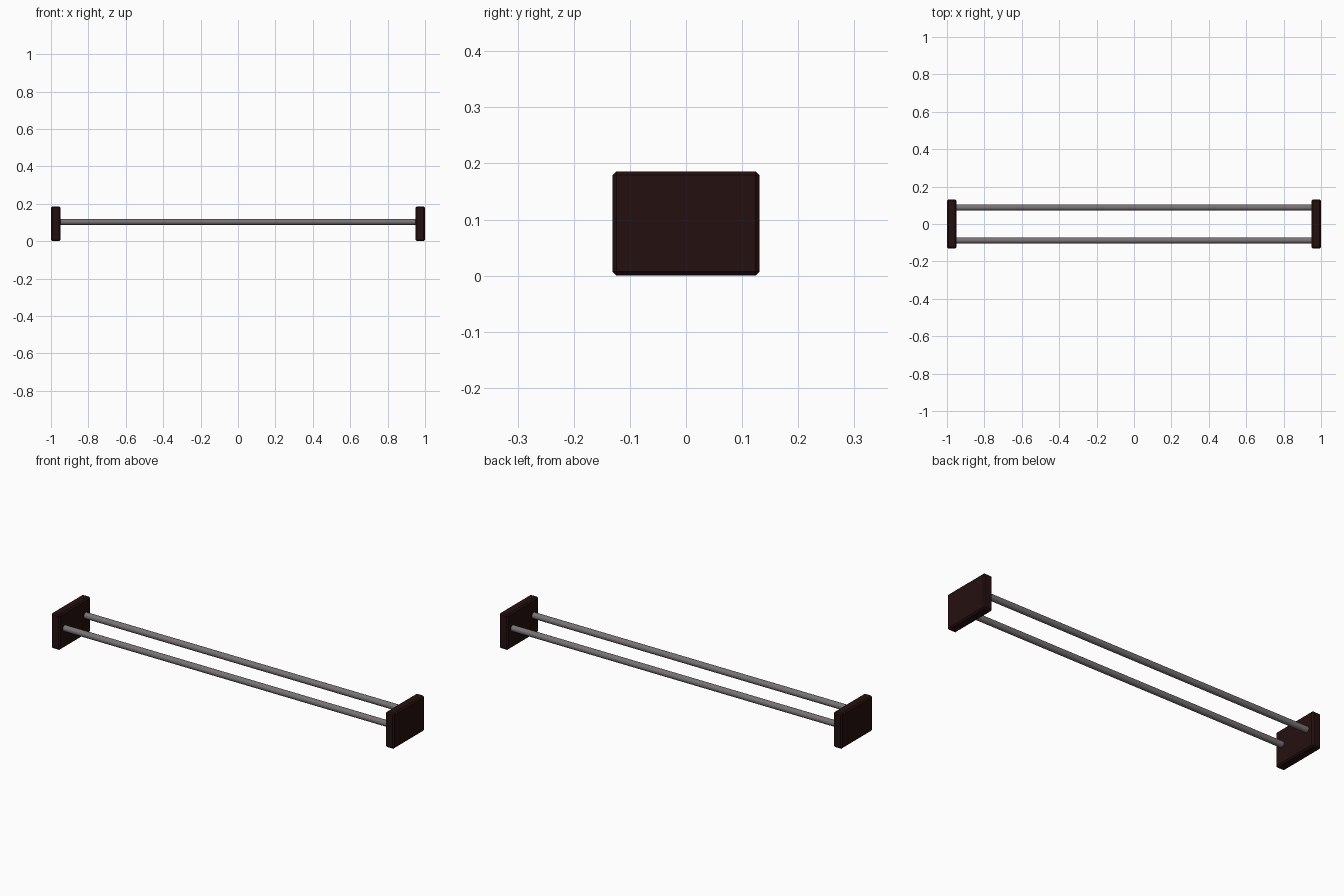
import bpy, math

if "Cube" in bpy.data.objects:
    bpy.data.objects.remove(bpy.data.objects["Cube"])

def mat(name, c):
    m = bpy.data.materials.new(name)
    m.diffuse_color = (*c, 1)
    m.use_nodes = True
    m.node_tree.nodes["Principled BSDF"].inputs["Base Color"].default_value = m.diffuse_color
    return m

wood = mat("dark_wood", (0.018, 0.005, 0.005))
metal = mat("grey_metal", (0.19, 0.17, 0.175))

# End plates with small chamfered edges
def plate(name, side):
    bpy.ops.mesh.primitive_cube_add(size=1, location=(side * 0.975, 0, 0.093))
    o = bpy.context.object
    o.name = name
    o.scale = (0.05, 0.262, 0.186)
    bpy.ops.object.transform_apply(location=False, rotation=False, scale=True)
    b = o.modifiers.new("chamfer", 'BEVEL')
    b.width = 0.007
    b.segments = 1
    o.data.materials.append(wood)

# Long round rails running between the plates
def rail(name, y):
    bpy.ops.mesh.primitive_cylinder_add(vertices=24, radius=0.016, depth=1.92,
                                        location=(0, y, 0.103),
                                        rotation=(0, math.pi / 2, 0))
    o = bpy.context.object
    o.name = name
    o.data.materials.append(metal)
    bpy.ops.object.shade_smooth_by_angle(angle=math.radians(40))

plate("left_end_plate", -1)
plate("right_end_plate", 1)
rail("front_rail", -0.088)
rail("back_rail", 0.088)
